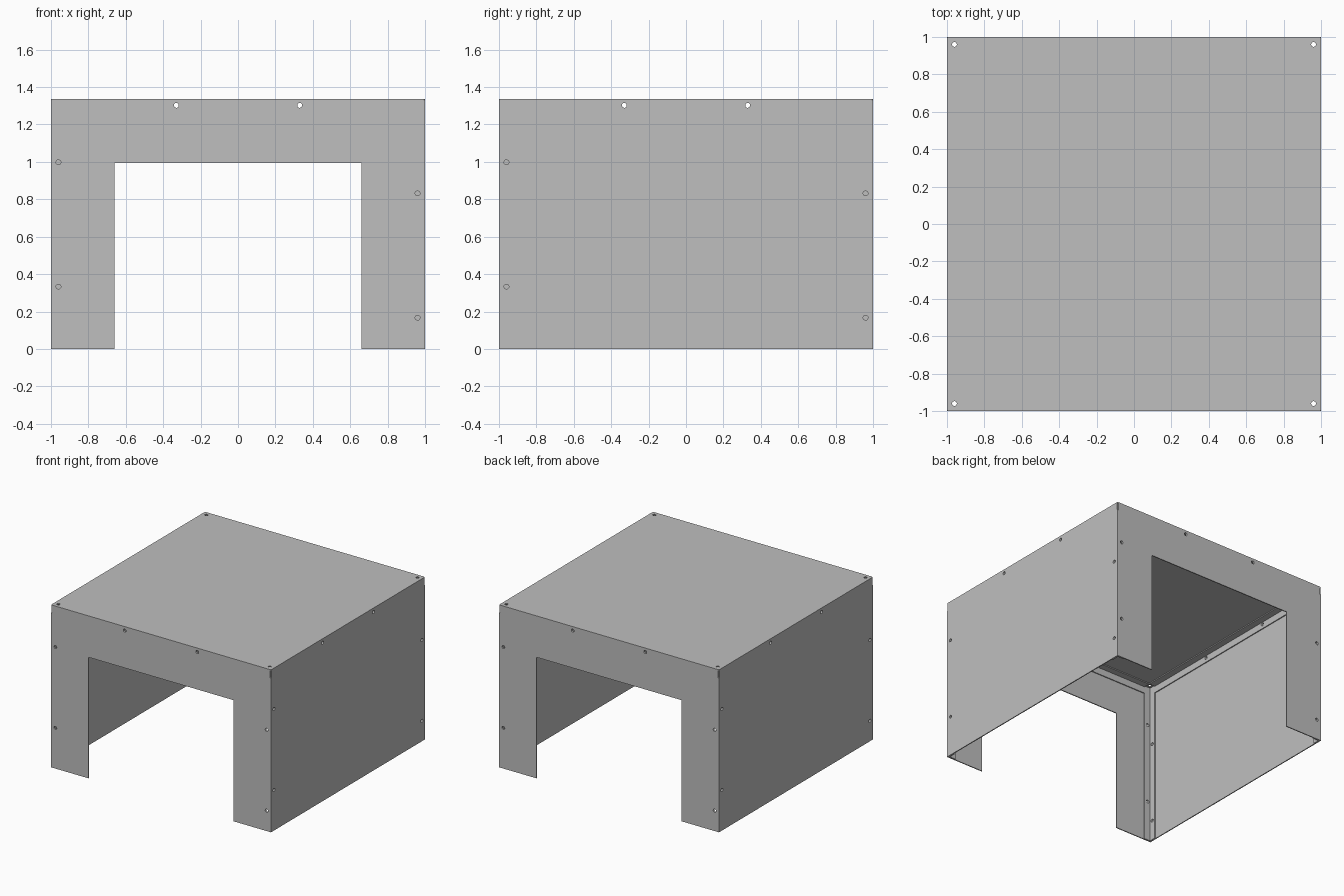
import bpy
from math import pi, cos, sin
from mathutils import Matrix

if "Cube" in bpy.data.objects:
    bpy.data.objects.remove(bpy.data.objects["Cube"], do_unlink=True)

T = 0.008        # sheet thickness
H = 1.335        # total height
LEG = 0.93       # inner edge of the angle legs
RIM = H - T      # underside of the lid
HOLE = 0.013     # rivet hole radius
EDGE = 0.96      # hole line near each corner

metal = bpy.data.materials.new("grey sheet metal")
metal.use_nodes = True
grey = (0.52, 0.52, 0.52, 1)
metal.diffuse_color = grey
metal.node_tree.nodes["Principled BSDF"].inputs["Base Color"].default_value = grey


def add_spline(curve, points):
    spline = curve.splines.new("POLY")
    spline.points.add(len(points) - 1)
    for p, (x, y) in zip(spline.points, points):
        p.co = (x, y, 0, 1)
    spline.use_cyclic_u = True
    spline.use_smooth = False


def plate(name, outline, holes, matrix):
    """Flat sheet cut from an outline, pierced by round rivet holes."""
    curve = bpy.data.curves.new(name, "CURVE")
    curve.dimensions = "2D"
    curve.fill_mode = "BOTH"
    curve.extrude = T / 2
    add_spline(curve, outline)
    for cx, cy in holes:
        add_spline(curve, [(cx + HOLE * cos(i * pi / 8), cy + HOLE * sin(i * pi / 8))
                           for i in range(16)])
    temp = bpy.data.objects.new(name + "_outline", curve)
    bpy.context.collection.objects.link(temp)
    graph = bpy.context.evaluated_depsgraph_get()
    mesh = bpy.data.meshes.new_from_object(temp.evaluated_get(graph))
    bpy.data.objects.remove(temp, do_unlink=True)
    mesh.materials.clear()
    mesh.materials.append(metal)
    mesh.shade_flat()
    obj = bpy.data.objects.new(name, mesh)
    bpy.context.collection.objects.link(obj)
    obj.matrix_world = matrix
    return obj


def rect(x0, y0, x1, y1):
    return [(x0, y0), (x1, y0), (x1, y1), (x0, y1)]


upright = Matrix.Rotation(pi / 2, 4, "X")

for k, side in enumerate(("front", "left", "back", "right")):
    turn = Matrix.Rotation(k * pi / 2, 4, "Z")
    outer = turn @ Matrix.Translation((0, -1 + T / 2, 0)) @ upright
    inner = turn @ Matrix.Translation((0, -1 + T * 1.5, 0)) @ upright
    low, high = (0.333, 0.998), (0.167, 0.832)
    left_holes = [(-EDGE, z) for z in low]
    right_holes = [(EDGE, z) for z in high]
    top_holes = [(x, 1.302) for x in (-0.33, 0.33)]

    # Wall, with a doorway in front and back and a relief slit at one top corner
    doorway = [(-0.66, 0), (-0.66, 0.995), (0.66, 0.995), (0.66, 0)]
    outline = [(-1, 0)] + (doorway if k % 2 == 0 else [])
    outline += [(1 - T, 0), (1 - T, RIM), (-1 + T, RIM), (-1 + T, 1.268), (-1, 1.268)]
    plate(side + "_wall", outline, left_holes + right_holes + top_holes, outer)

    # Legs of the corner angles riveted to this wall
    plate(side + "_corner_angle_a", rect(-1 + T, 0, -LEG, RIM), left_holes, inner)
    plate(side + "_corner_angle_b", rect(LEG, 0, 1 - 2 * T, RIM), right_holes, inner)

    # Angle under the lid: upright leg and flat leg
    plate(side + "_top_angle_upright", rect(-LEG, 1.265, LEG, RIM), top_holes, inner)
    flat = turn @ Matrix.Translation((0, 0, RIM - T / 2))
    plate(side + "_top_angle_flat", rect(-LEG, -1 + 2 * T, LEG, -LEG), [], flat)

# Lid with slightly rounded corners and a hole at each one
R = 0.012
lid_outline = []
for q, (sx, sy) in enumerate(((1, 1), (-1, 1), (-1, -1), (1, -1))):
    for i in range(5):
        a = (q + i / 4) * pi / 2
        lid_outline.append((sx * (1 - R) + R * cos(a), sy * (1 - R) + R * sin(a)))
lid_holes = [(x, y) for x in (-EDGE, EDGE) for y in (-EDGE, EDGE)]
plate("lid", lid_outline, lid_holes, Matrix.Translation((0, 0, H - T / 2)))
